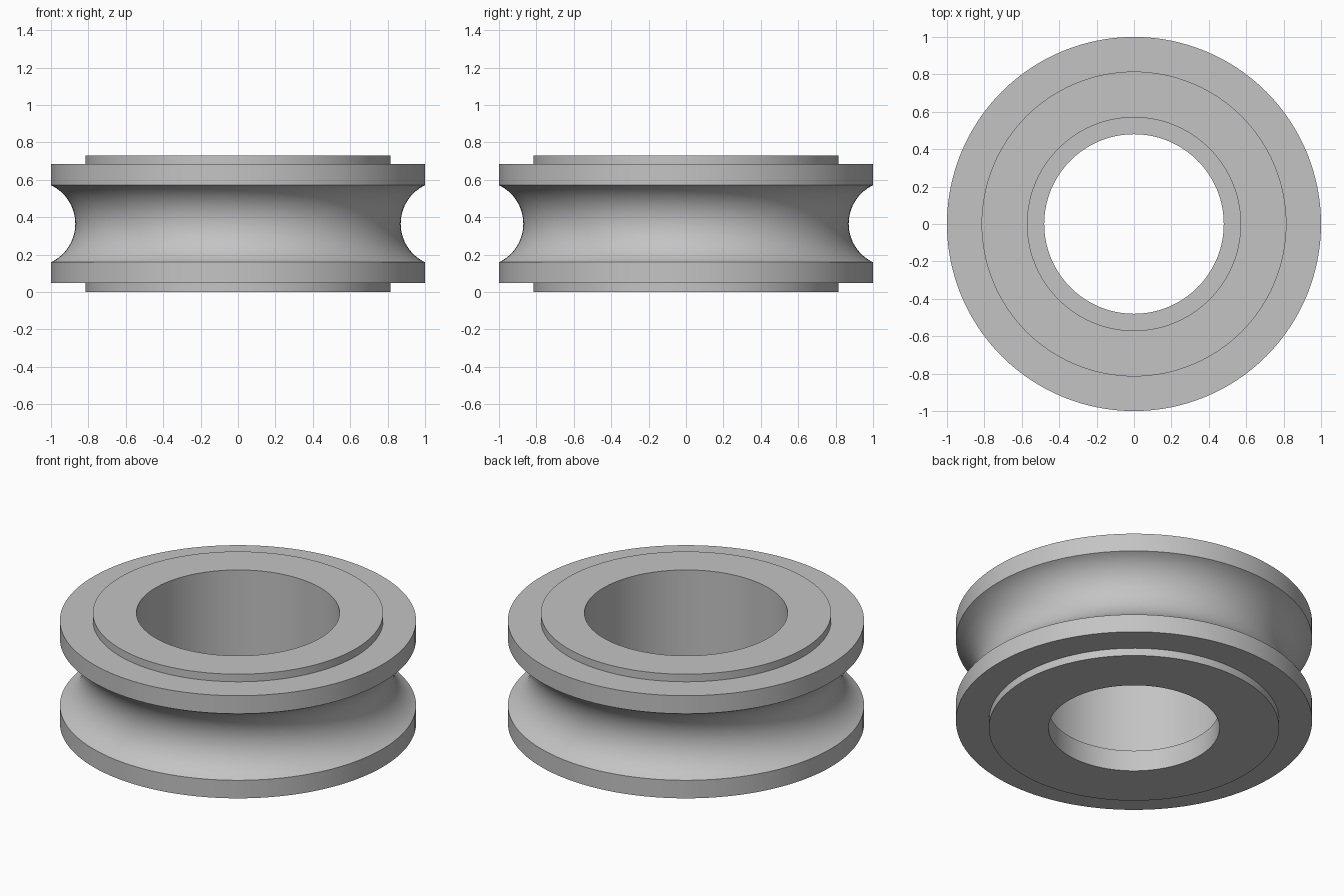
import bpy
import bmesh
import math

cube = bpy.data.objects.get("Cube")
if cube:
    bpy.data.objects.remove(cube, do_unlink=True)

SEGMENTS = 128
HEIGHT = 0.73
MID = HEIGHT / 2


def make_material(name, color):
    mat = bpy.data.materials.new(name)
    mat.use_nodes = True
    mat.diffuse_color = color
    mat.node_tree.nodes["Principled BSDF"].inputs["Base Color"].default_value = color
    return mat


def groove_arc(rim, half, depth, steps):
    """Concave arc from the lower rim to the upper rim."""
    radius = (half * half + depth * depth) / (2 * depth)
    sweep = math.asin(half / radius)
    centre = rim - depth + radius
    angles = [sweep * (2 * i / steps - 1) for i in range(steps + 1)]
    return [(centre - radius * math.cos(a), MID + radius * math.sin(a)) for a in angles]


def lathe(name, profile, mat):
    """Revolve a closed radius/height profile about the z axis."""
    bm = bmesh.new()
    verts = [bm.verts.new((r, 0, z)) for r, z in profile]
    edges = [bm.edges.new((verts[i - 1], v)) for i, v in enumerate(verts)]
    bmesh.ops.spin(bm, geom=verts + edges, cent=(0, 0, 0), axis=(0, 0, 1),
                   angle=math.tau, steps=SEGMENTS, use_merge=True)
    bmesh.ops.remove_doubles(bm, verts=bm.verts, dist=0.0001)
    bmesh.ops.recalc_face_normals(bm, faces=bm.faces)
    mesh = bpy.data.meshes.new(name)
    bm.to_mesh(mesh)
    bm.free()
    mesh.materials.append(mat)
    obj = bpy.data.objects.new(name, mesh)
    bpy.context.collection.objects.link(obj)
    bpy.ops.object.select_all(action="DESELECT")
    obj.select_set(True)
    bpy.context.view_layer.objects.active = obj
    bpy.ops.object.shade_smooth_by_angle(angle=math.radians(25))
    return obj


grey = make_material("light_grey", (0.55, 0.55, 0.55, 1))

# Stepped bore: narrow lip at the bottom, wide seat above
bore = [(0.57, HEIGHT), (0.57, 0.13), (0.48, 0.13), (0.48, 0)]
# Lower boss and flange, groove, upper flange and boss
lower = [(0.815, 0), (0.815, 0.047), (1, 0.047)]
upper = [(r, HEIGHT - z) for r, z in reversed(lower)]
groove = groove_arc(rim=1, half=0.206, depth=0.13, steps=32)

lathe("grooved_wheel", bore + lower + groove + upper, grey)
